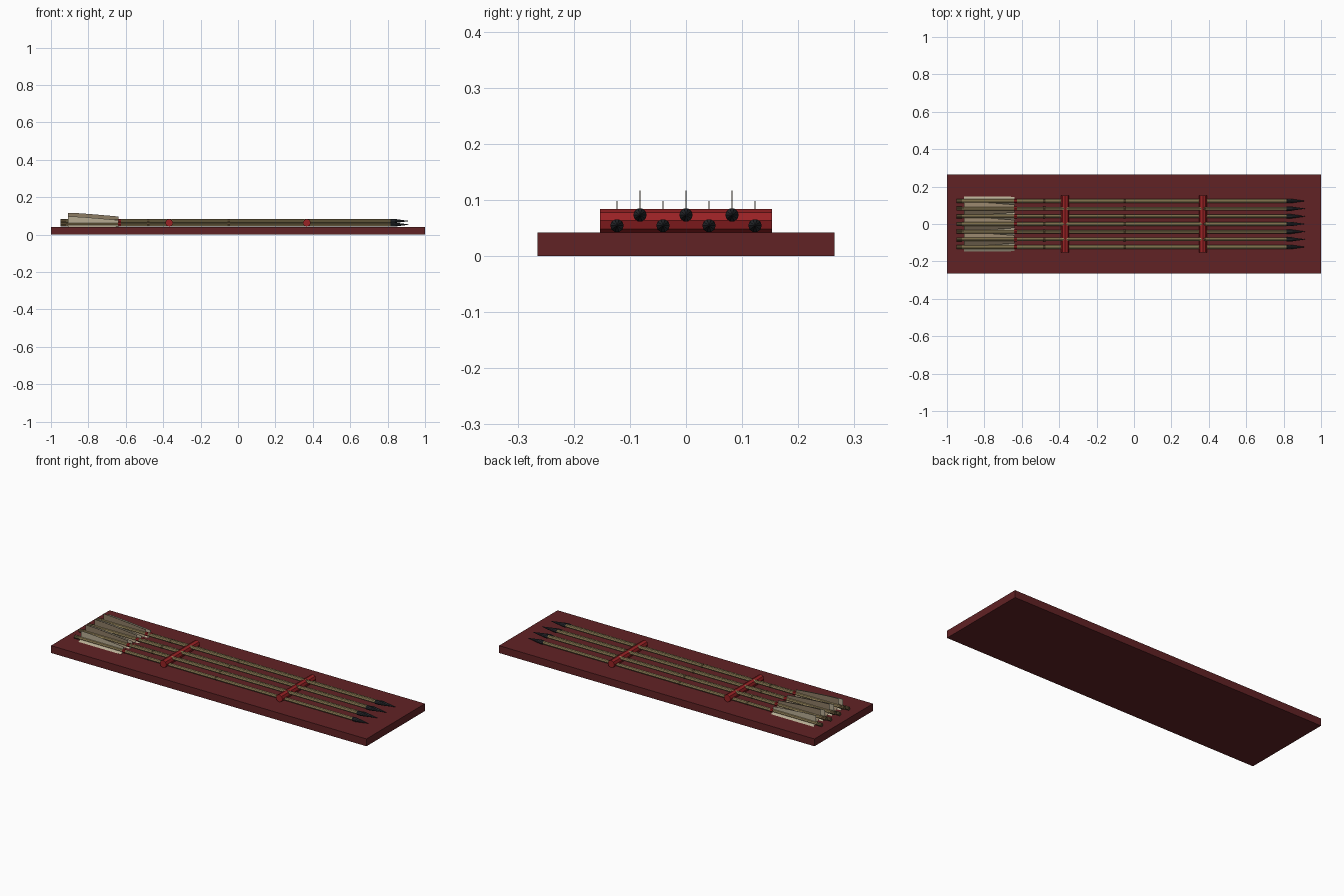
import bpy, bmesh, math
from mathutils import Matrix, Vector

if "Cube" in bpy.data.objects:
    bpy.data.objects.remove(bpy.data.objects["Cube"])


def material(name, rgb):
    m = bpy.data.materials.new(name)
    m.diffuse_color = (*rgb, 1)
    m.use_nodes = True
    m.node_tree.nodes["Principled BSDF"].inputs["Base Color"].default_value = m.diffuse_color
    return m


BOARD = material("dark maroon wood", (0.12, 0.016, 0.018))
RED = material("red lacquer", (0.32, 0.016, 0.018))
CANE = material("olive tan cane", (0.32, 0.245, 0.11))
NODE = material("dark cane node", (0.13, 0.09, 0.04))
STEEL = material("blackened steel", (0.022, 0.025, 0.03))
LIGHT = material("pale feather", (0.47, 0.41, 0.29))
BROWN = material("brown feather", (0.27, 0.205, 0.13))


def finish(name, bm, mat):
    bmesh.ops.recalc_face_normals(bm, faces=bm.faces[:])
    me = bpy.data.meshes.new(name)
    bm.to_mesh(me)
    bm.free()
    me.materials.append(mat)
    ob = bpy.data.objects.new(name, me)
    bpy.context.collection.objects.link(ob)
    return ob


def lathe(name, profile, y, z, mat, sides=8):
    """Spin (x, radius) pairs around an axis parallel to x."""
    bm = bmesh.new()
    rings = []
    for x, r in profile:
        rings.append([bm.verts.new((x, y + r * math.cos(a), z + r * math.sin(a)))
                      for a in (2 * math.pi * i / sides for i in range(sides))])
    for a, b in zip(rings, rings[1:]):
        for i in range(sides):
            j = (i + 1) % sides
            bm.faces.new((a[i], a[j], b[j], b[i]))
    bm.faces.new(rings[0])
    bm.faces.new(rings[-1])
    return finish(name, bm, mat)


def fletching(name, y, z, mat):
    """Three thin vanes around the shaft, tallest at the rear."""
    bm = bmesh.new()
    outline = [(-0.91, 0.004), (-0.91, 0.044), (-0.84, 0.041),
               (-0.74, 0.033), (-0.64, 0.024), (-0.64, 0.004)]
    for k in range(3):
        turn = Matrix.Rotation(k * 2 * math.pi / 3, 3, 'X')
        sides = []
        for t in (-0.001, 0.001):
            sides.append([bm.verts.new(turn @ Vector((x, t, h)) + Vector((0, y, z)))
                          for x, h in outline])
        a, b = sides
        bm.faces.new(a)
        bm.faces.new(b)
        for i in range(len(a)):
            j = (i + 1) % len(a)
            bm.faces.new((a[i], a[j], b[j], b[i]))
    return finish(name, bm, mat)


def arrow(tag, y, z, feather):
    lathe("shaft_" + tag, [(-0.945, 0.0095), (0.82, 0.0095)], y, z, CANE)
    for n, x in enumerate((-0.48, -0.05, 0.38)):
        lathe(f"cane_node_{tag}_{n}", [(x - 0.006, 0.0102), (x, 0.0108), (x + 0.006, 0.0102)],
              y, z, NODE)
    lathe("nock_" + tag, [(-0.948, 0.0103), (-0.92, 0.0103)], y, z, NODE)
    lathe("thread_binding_" + tag, [(-0.642, 0.011), (-0.625, 0.011)], y, z, RED)
    lathe("arrowhead_" + tag, [(0.815, 0.0112), (0.835, 0.012), (0.915, 0.0005)],
          y, z, STEEL, 10)
    fletching("fletching_" + tag, y, z, feather)


# board
bm = bmesh.new()
bmesh.ops.create_cube(bm, size=1, matrix=Matrix.Translation((0, 0, 0.021))
                      @ Matrix.Diagonal((2, 0.53, 0.042, 1)))
finish("board", bm, BOARD)

# two red tie bars across the bundle
for side in (-1, 1):
    bm = bmesh.new()
    bmesh.ops.create_cone(bm, cap_ends=True, segments=8, radius1=0.021, radius2=0.021,
                          depth=0.306, matrix=Matrix.Translation((side * 0.368, 0, 0.063))
                          @ Matrix.Rotation(math.pi / 2, 4, 'X'))
    finish("tie_bar_left" if side < 0 else "tie_bar_right", bm, RED)

# four arrows below, three nested on top
for i in range(4):
    arrow(f"lower_{i}", (i - 1.5) * 0.082, 0.054, LIGHT)
for i in range(3):
    arrow(f"upper_{i}", (i - 1) * 0.082, 0.073, BROWN)
